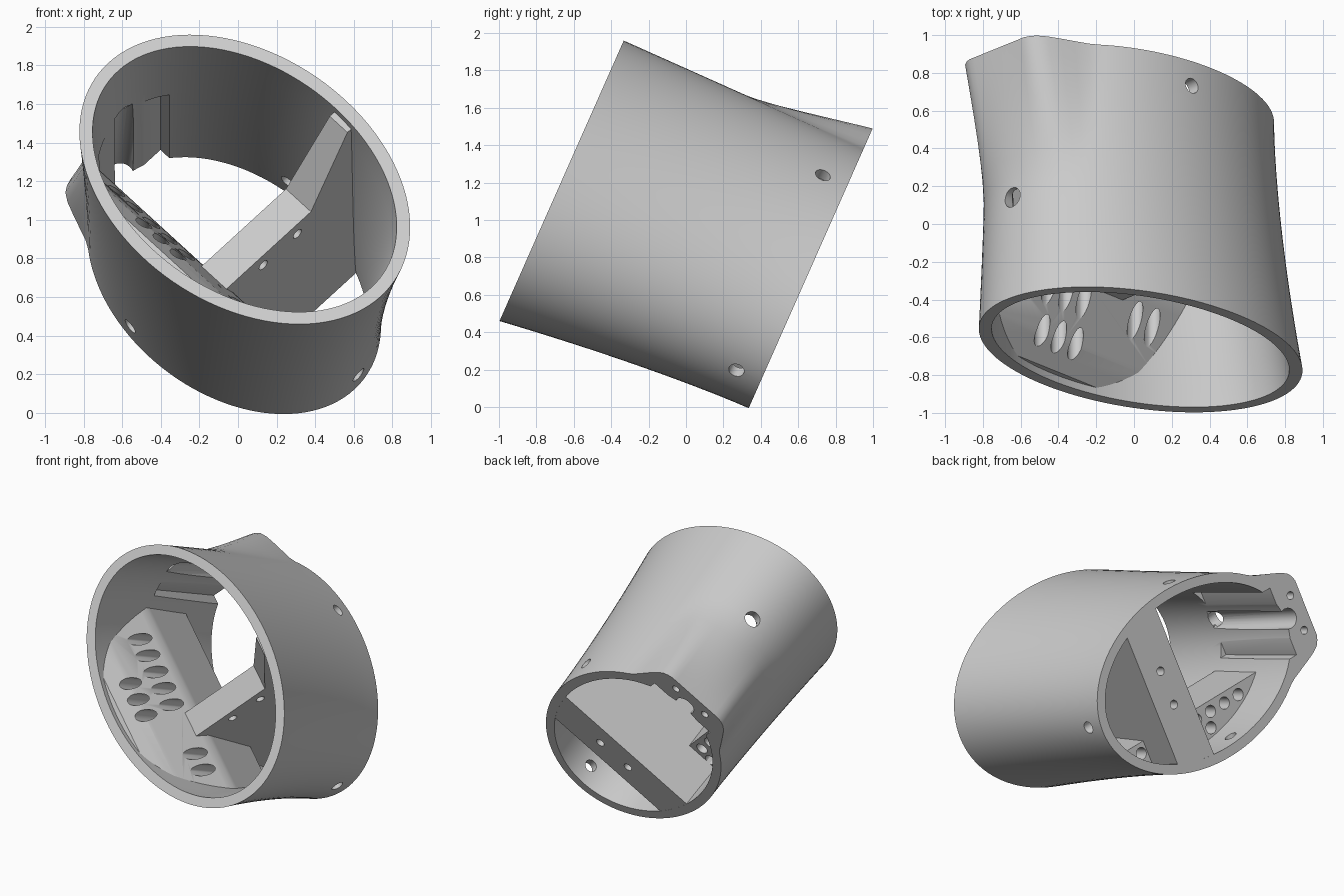
import bpy, bmesh, math
from mathutils import Matrix, Vector

cube = bpy.data.objects.get("Cube")
if cube:
    bpy.data.objects.remove(cube, do_unlink=True)

# One grey plastic for everything
grey = bpy.data.materials.new("light_grey_plastic")
grey.use_nodes = True
grey.diffuse_color = (0.6, 0.6, 0.6, 1)
grey.node_tree.nodes["Principled BSDF"].inputs["Base Color"].default_value = (0.6, 0.6, 0.6, 1)

# Local frame: x towards the lug, y across it, z down the tube from the front rim
AXIS = Vector((0, 0.914, -0.405)).normalized()
UP = Vector((0, -AXIS.z, AXIS.y))
SIDE = Vector((1, 0, 0))
P, Q = (UP - SIDE).normalized(), (UP + SIDE).normalized()
ORIGIN = Vector((0, -0.667, 1.205)) - 0.02 * SIDE + 0.06 * UP
FRAME = Matrix.Translation(ORIGIN) @ Matrix((P, Q, AXIS)).transposed().to_4x4()
LENGTH = 1.407
SEGMENTS = 112
cutters = []


def finish(name, bm):
    bmesh.ops.recalc_face_normals(bm, faces=bm.faces)
    bm.transform(FRAME)
    mesh = bpy.data.meshes.new(name)
    bm.to_mesh(mesh)
    bm.free()
    mesh.materials.append(grey)
    obj = bpy.data.objects.new(name, mesh)
    bpy.context.collection.objects.link(obj)
    return obj


def lug_reach(q):
    """How far the lug's outline reaches at distance q from its middle."""
    steps = [(0, 1.0), (0.22, 1.0), (0.28, 0.96), (0.31, 0.9), (0.395, 0.68)]
    for (a, ra), (b, rb) in zip(steps, steps[1:]):
        if q <= b:
            return ra + (rb - ra) * (q - a) / (b - a)
    return 0


def loft(name, inset, start, end, lug=False):
    """Oval tube body that narrows to the back, optionally growing the lug."""
    bm = bmesh.new()
    rings = []
    rows = 14
    for r in range(rows + 1):
        w = start + (end - start) * r / rows
        t = min(max(w / LENGTH, 0), 1)
        t = 1 - (1 - t) ** 1.6
        major, minor = 0.968 - 0.088 * t - inset, 0.685 - 0.065 * t - inset
        turn = -0.066 * (1 - t)
        grow = max(0, (w - 0.68) / (LENGTH - 0.68)) if lug else 0
        ring = []
        for i in range(SEGMENTS):
            angle = math.tau * i / SEGMENTS
            p, q = major * math.cos(angle), minor * math.sin(angle)
            if p > 0 and grow:
                p += grow * max(0, lug_reach(abs(q)) - p)
            ring.append(bm.verts.new((p * math.cos(turn) - q * math.sin(turn) - 0.078 * (1 - t),
                                      p * math.sin(turn) + q * math.cos(turn), w)))
        rings.append(ring)
    for a, b in zip(rings, rings[1:]):
        for i in range(SEGMENTS):
            j = (i + 1) % SEGMENTS
            bm.faces.new((a[i], a[j], b[j], b[i]))
    bm.faces.new(rings[0])
    bm.faces.new(rings[-1])
    return finish(name, bm)


def prism(name, outline, low, high):
    """Solid from a (q, w) outline; low and high give its p limits at each w."""
    bm = bmesh.new()
    a = [bm.verts.new((low(w), q, w)) for q, w in outline]
    b = [bm.verts.new((high(w), q, w)) for q, w in outline]
    bm.faces.new(a)
    bm.faces.new(b)
    for i in range(len(a)):
        j = (i + 1) % len(a)
        bm.faces.new((a[i], a[j], b[j], b[i]))
    return finish(name, bm)


def rod(start, end, radius):
    start, end = Vector(start), Vector(end)
    bm = bmesh.new()
    turn = (end - start).to_track_quat('Z', 'Y').to_matrix().to_4x4()
    bmesh.ops.create_cone(bm, cap_ends=True, segments=24, radius1=radius, radius2=radius,
                          depth=(end - start).length,
                          matrix=Matrix.Translation((start + end) / 2) @ turn)
    return finish("hole_cutter", bm)


def combine(obj, other, operation='DIFFERENCE'):
    other.hide_render = True
    if other not in cutters:
        cutters.append(other)
    mod = obj.modifiers.new("cut", 'BOOLEAN')
    mod.operation, mod.solver, mod.object = operation, 'EXACT', other
    bpy.context.view_layer.objects.active = obj
    bpy.ops.object.modifier_apply(modifier=mod.name)


# Tube with its lug, bored through
tube = loft("tube_body", 0, 0, LENGTH, lug=True)
combine(tube, loft("bore_cutter", 0.068, -0.02, LENGTH + 0.02))

# Flat pocket and round channel inside the lug
pocket = [(-0.25, 0.6), (0.25, 0.6), (0.25, 1.5), (-0.25, 1.5)]
combine(tube, prism("pocket_cutter", pocket, lambda w: 0.4, lambda w: 0.79))
combine(tube, rod((0.78, 0, 0.55), (0.84, 0, 1.5), 0.07))

# Cable hole, three side screw holes and two screw holes in the lug end
combine(tube, rod((0.6, 0, 0.58), (1.1, 0, 0.58), 0.055))
combine(tube, rod((-0.6, 0.03, 1.265), (-1.1, 0.03, 1.265), 0.042))
for side in (-1, 1):
    combine(tube, rod((0.15, side * 0.4, 1.265), (0.15, side * 0.9, 1.265), 0.042))
    combine(tube, rod((0.92, side * 0.13, 1.2), (0.92, side * 0.13, 1.5), 0.027))

# Cross bar with a raised end, thicker towards the back
core = loft("core_cutter", 0.035, 0, LENGTH - 0.001)
bar = prism("cross_bar", [(-0.9, 0.47), (0.26, 0.47), (0.58, 0.05), (0.9, 0.05),
                          (0.9, 1.5), (-0.9, 1.5)],
            lambda w: -0.25 - 0.125 * (w - 0.05), lambda w: -0.12)
combine(bar, core, 'INTERSECT')
for q in (-0.1, 0.15):
    combine(bar, rod((-0.6, q, 0.56), (0, q, 0.56), 0.03))
    combine(bar, rod((-0.27, q, 1.2), (-0.27, q, 1.5), 0.03))

# Ramped shelf with rows of wire holes
shelf = prism("wire_shelf", [(-0.9, 0.04), (-0.58, 0.04), (-0.49, 0.17), (-0.32, 0.56),
                             (-0.32, 1.05), (-0.9, 1.05)],
              lambda w: -1.2, lambda w: 1.2)
combine(shelf, core, 'INTERSECT')
for i in range(9):
    p = 0.47 - 0.128 * i
    if not -0.4 < p < -0.1:
        combine(shelf, rod((p, -0.39, -0.1), (p, -0.39, 1.2), 0.042))
for i in range(3):
    p = 0.17 - 0.125 * i
    combine(shelf, rod((p, -0.49, -0.1), (p, -0.49, 1.2), 0.042))

for obj in cutters:
    bpy.data.objects.remove(obj, do_unlink=True)

# Smooth walls with crisp edges
bpy.ops.object.select_all(action='DESELECT')
for obj in (tube, bar, shelf):
    obj.select_set(True)
bpy.context.view_layer.objects.active = tube
bpy.ops.object.shade_smooth_by_angle(angle=math.radians(30))
